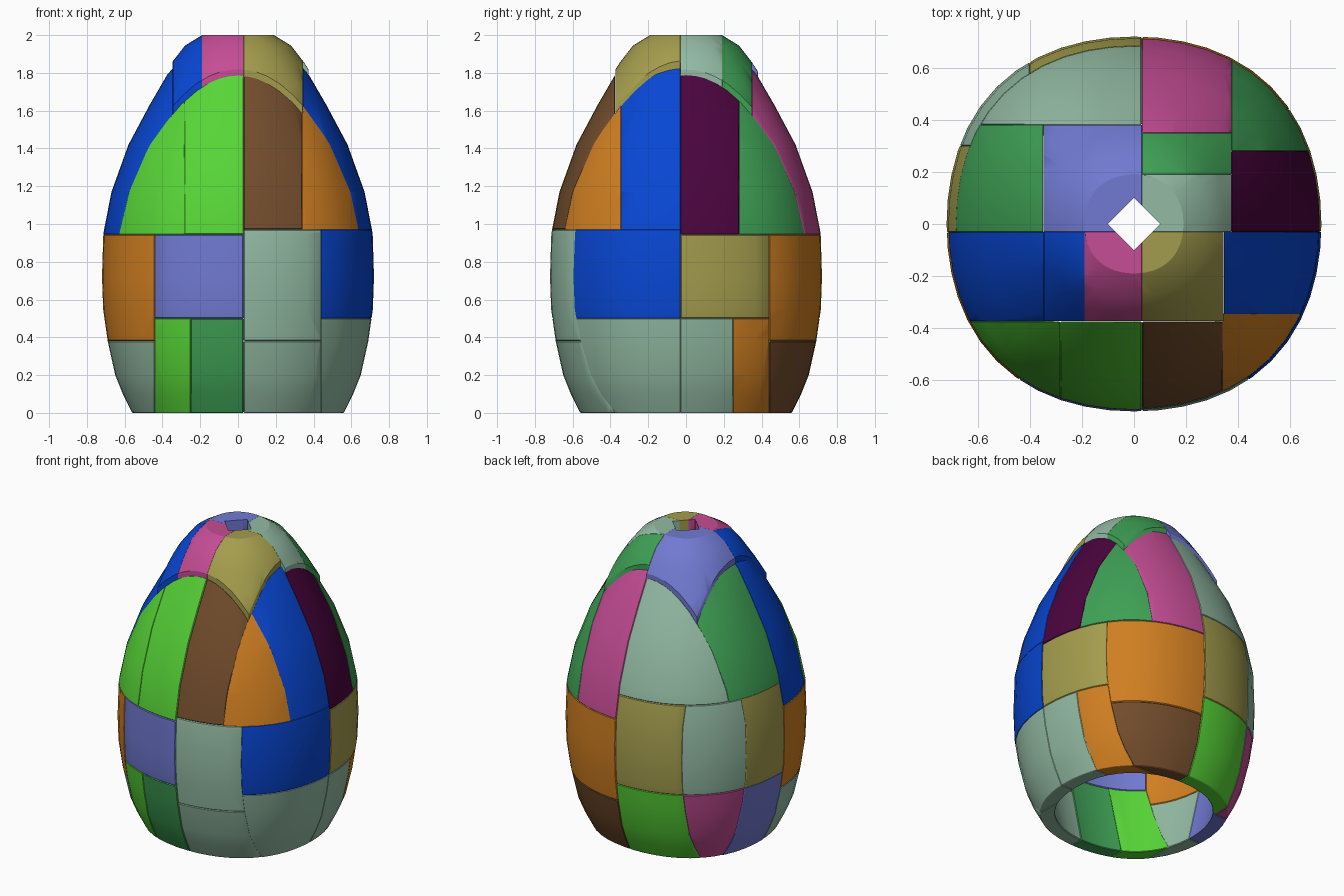
import bpy, bmesh, math

if "Cube" in bpy.data.objects:
    bpy.data.objects.remove(bpy.data.objects["Cube"])

E = 1.0                # beyond the shell
CX, CY = 0.03, -0.03   # central seams
SEAM = 0.945           # seam between middle and upper rows
HIGH = 0.97            # raised seam on the front left
REAR = 1.1             # raised seam around the back right
LOW, MID = 0.38, 0.5   # seams between lower and middle rows


def material(name, hex_code):
    rgb = [(int(hex_code[i:i + 2], 16) / 255) ** 2.2 for i in (0, 2, 4)]
    m = bpy.data.materials.new(name)
    m.use_nodes = True
    m.diffuse_color = (*rgb, 1)
    m.node_tree.nodes["Principled BSDF"].inputs["Base Color"].default_value = (*rgb, 1)
    return m


palette = {name: material(name, code) for name, code in dict(
    lime="58D43A", blue="1048D2", brown="724E30", orange="CF7E26", sage="92BAA2",
    green="41A056", violet="7079D0", olive="A29B4E", magenta="C44E94", plum="4C0C40").items()}


def plan_radius(r, a):
    """Diamond for the crown hole, slightly squarish circle elsewhere."""
    if r <= .1:
        return r / (abs(math.cos(a)) + abs(math.sin(a)))
    return r * (1 + .035 * math.sin(2 * a) ** 2)


def lathe(name, profile, sides=48):
    """Closed ring solid turned from a looped profile."""
    bm = bmesh.new()
    rings = []
    for k in range(sides):
        a = 2 * math.pi * k / sides
        ring = []
        for r, z in profile:
            s = plan_radius(r, a)
            ring.append(bm.verts.new((s * math.cos(a), s * math.sin(a), z)))
        rings.append(ring)
    n = len(profile)
    for k in range(sides):
        p, q = rings[k], rings[(k + 1) % sides]
        for i in range(n):
            j = (i + 1) % n
            bm.faces.new((p[i], q[i], q[j], p[j]))
    bmesh.ops.recalc_face_normals(bm, faces=bm.faces)
    me = bpy.data.meshes.new(name)
    bm.to_mesh(me)
    bm.free()
    ob = bpy.data.objects.new(name, me)
    bpy.context.collection.objects.link(ob)
    ob.hide_render = True
    ob.hide_set(True)
    return ob


# Egg shell, and a slightly proud cap with a small hole at the crown
body = lathe("shell_helper", [
    (.56, 0), (.61, .1), (.65, .2), (.69, .38), (.714, .55), (.72, .72), (.713, .95),
    (.67, 1.17), (.58, 1.42), (.468, 1.63), (.375, 1.79), (.345, 1.825), (.2, 1.92),
    (.14, 1.78), (.33, 1.53), (.5, 1.2), (.58, .9), (.58, .5), (.47, 0)])
cap = lathe("cap_helper", [
    (.1, 2), (.19, 2), (.28, 1.945), (.35, 1.855), (.43, 1.73), (.53, 1.56),
    (.4, 1.5), (.3, 1.68), (.2, 1.82), (.1, 1.87)])


def piece(name, color, x, y, z, shell=body):
    """Block of the shell inside the given box, with softened edges."""
    bm = bmesh.new()
    bmesh.ops.create_cube(bm, size=1)
    for v in bm.verts:
        v.co = [lo if c < 0 else hi for c, (lo, hi) in zip(v.co, (x, y, z))]
    me = bpy.data.meshes.new(name)
    bm.to_mesh(me)
    bm.free()
    me.materials.append(palette[color])
    ob = bpy.data.objects.new(name, me)
    bpy.context.collection.objects.link(ob)
    cut = ob.modifiers.new("shell", "BOOLEAN")
    cut.operation, cut.solver, cut.object = "INTERSECT", "EXACT", shell
    soft = ob.modifiers.new("soft", "BEVEL")
    soft.width, soft.segments = 0.005, 1
    soft.limit_method, soft.angle_limit = "ANGLE", math.radians(50)
    # Freeze the modifiers, then smooth the curved faces
    graph = bpy.context.evaluated_depsgraph_get()
    done = bpy.data.meshes.new_from_object(ob.evaluated_get(graph))
    ob.modifiers.clear()
    ob.data = done
    bpy.data.meshes.remove(me)
    done.name = name
    done.materials.clear()
    done.materials.append(palette[color])
    for p in done.polygons:
        p.material_index = 0
        p.use_smooth = True
    done.set_sharp_from_angle(angle=math.radians(30))


# Plan of the lower and middle rows, shared by both
front = (-E, CY)
plan = {
    "front_right_corner": ((-E, -.44), front),
    "front_right": ((-.44, CX), front),
    "front_left": ((CX, .44), front),
    "front_left_corner": ((.44, E), front),
    "left": ((CX, E), (CY, .44)),
    "back_left_corner": ((CX, E), (.44, E)),
    "back": ((-.4, CX), (.3, E)),
    "back_right_corner": ((-E, -.4), (.3, E)),
    "right": ((-E, CX), (CY, .3)),
}
stepped = ("front_right_corner", "front_left", "back_left_corner")
tops = dict(front_left=HIGH, front_left_corner=HIGH,
            back=REAR, back_right_corner=REAR, right=REAR)
lower = dict(front_right_corner="sage", front_left="sage", front_left_corner="sage",
             back_left_corner="brown", back="lime", back_right_corner="magenta", right="violet")
middle = dict(front_right_corner="orange", front_right="violet", front_left="sage",
              front_left_corner="blue", left="olive", back_left_corner="orange",
              back="olive", back_right_corner="sage", right="olive")

for place, (x, y) in plan.items():
    seam = LOW if place in stepped else MID
    if place in lower:
        piece("lower_" + place, lower[place], x, y, (0, seam))
    piece("middle_" + place, middle[place], x, y, (seam, tops.get(place, SEAM)))

# Lower blocks that are split in two
piece("lower_front_outer", "lime", (-.44, -.25), front, (0, MID))
piece("lower_front_inner", "green", (-.25, CX), front, (0, MID))
piece("lower_left_front", "sage", (CX, E), (CY, .25), (0, MID))
piece("lower_left_back", "orange", (CX, E), (.25, .44), (0, MID))

# Tall upper row
tall, tall_raised, tall_rear = (SEAM, 2), (HIGH, 2), (REAR, 2)
front, back = (-E, -.375), (.38, E)
piece("upper_front_right_corner", "lime", (-E, -.285), front, tall)
piece("upper_front_right", "lime", (-.285, CX), front, tall)
piece("upper_front_left", "brown", (CX, .34), front, tall_raised)
piece("upper_front_left_corner", "orange", (.34, E), (-E, -.345), tall_raised)
piece("upper_left_front", "blue", (.345, E), (-.345, CY), tall_raised)
piece("upper_left_back", "plum", (.375, E), (CY, .28), tall)
piece("upper_back_left_corner", "green", (.375, E), (.28, E), tall)
piece("upper_back_left", "magenta", (CX, .375), (.35, E), tall)
piece("upper_back_right", "sage", (-E, CX), back, tall_rear)
piece("upper_right_back", "green", (-E, -.35), (CY, .38), tall_rear)
piece("upper_right_front", "blue", (-E, -.345), (-.375, CY), tall)

# Crown blocks
crown, front = (1.4, 2.1), (-.373, CY)
piece("crown_right_front", "blue", (-.345, -.19), front, crown, cap)
piece("crown_front_right", "magenta", (-.19, CX), front, crown, cap)
piece("crown_front_left", "olive", (CX, .343), front, crown, cap)
piece("crown_left", "sage", (CX, .374), (CY, .19), crown, cap)
piece("crown_back_left", "green", (CX, .374), (.19, .35), crown, cap)
piece("crown_back_right", "violet", (-.348, CX), (CY, .38), crown, cap)
